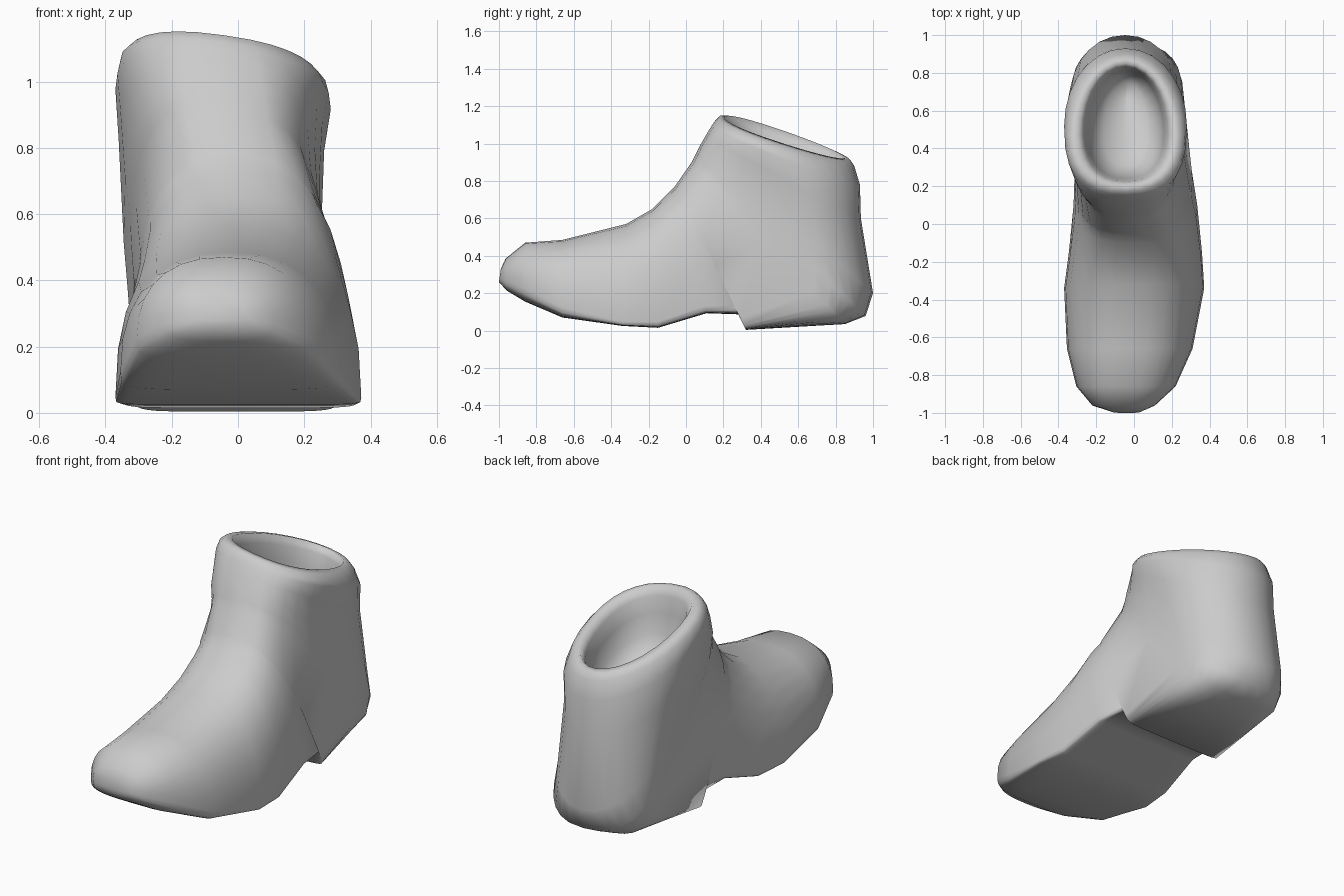
import bpy, bmesh, math

if "Cube" in bpy.data.objects:
    bpy.data.objects.remove(bpy.data.objects["Cube"])

N = 28  # points per ring

# Side profile and plan: front/top y,z | sole/back y,z | left x, right x
BOOT = [
    (-.99, .33, -1, .26, -.11, .03),
    (-.965, .385, -.96, .215, -.22, .11),
    (-.86, .47, -.86, .155, -.305, .22),
    (-.66, .485, -.66, .07, -.355, .31),
    (-.32, .57, -.34, .025, -.37, .372),
    (-.18, .65, -.15, .015, -.345, .36),
    (-.1, .73, .11, .093, -.32, .335),
    (-.06, .77, .28, .087, -.315, .31),
    (-.05, .785, .32, .004, -.315, .305),
    (.03, .9, .85, .035, -.325, .26),
    (.05, .94, .96, .078, -.33, .255),
    (.075, .99, 1, .2, -.345, .25),
    (.11, 1.05, .935, .6, -.36, .26),
    (.14, 1.1, .93, .78, -.37, .28),
    (.155, 1.12, .9, .88, -.355, .27),
]
# Section shape at chosen rings: ring, level of greatest width, underside and top roundness
SHAPE = [(0, .4, .8, .85), (4, .04, .3, .85), (8, .08, .32, .65),
         (9, .2, .6, .6), (11, .4, .95, .6), (14, .58, 1, .85)]
# Rolled collar, then hollow lining: inset, height change
LINING = [(.02, .02), (.05, .02), (.07, -.03), (.085, -.12), (.1, -.23), (.15, -.33), (.23, -.37)]


def section_shape(i):
    for a, b in zip(SHAPE, SHAPE[1:]):
        if i <= b[0]:
            t = (i - a[0]) / (b[0] - a[0])
            return [p + (q - p) * t for p, q in zip(a[1:], b[1:])]
    return SHAPE[-1][1:]


def power(v, e):
    return math.copysign(abs(v) ** e, v)


def ring_points(i, ring):
    """Super-ellipse spanning from the sole/back point to the front/top point."""
    ty, tz, by, bz, xl, xr = ring
    m, under, top = section_shape(i)
    roll = .14 * min(max((i - 11) / 3, 0), 1)  # collar leans to one side
    pts = []
    for k in range(N):
        a = 2 * math.pi * k / N - math.pi / 2
        c, s = math.cos(a), math.sin(a)
        e = top if s > 0 else under
        x = (xl + xr) / 2 + (xr - xl) / 2 * power(c, e)
        f = m + (1 - m if s > 0 else m) * power(s, e)
        y, z = by + (ty - by) * f, bz + (tz - bz) * f
        pts.append((x, y, z - roll * (x + .045)))
    return pts


def loft(name, rings):
    bm = bmesh.new()
    loops = [[bm.verts.new(p) for p in ring_points(i, r)] for i, r in enumerate(rings)]
    for a, b in zip(loops, loops[1:]):
        for i in range(N):
            j = (i + 1) % N
            bm.faces.new((a[i], a[j], b[j], b[i]))
    bm.faces.new(loops[0][::-1])
    bm.faces.new(loops[-1])
    bmesh.ops.recalc_face_normals(bm, faces=bm.faces)
    for f in bm.faces:
        f.smooth = True
    mesh = bpy.data.meshes.new(name)
    bm.to_mesh(mesh)
    bm.free()
    obj = bpy.data.objects.new(name, mesh)
    bpy.context.collection.objects.link(obj)


# Ankle boot: toe, sole, heel, shaft, collar and lining in one skin
ty, tz, by, bz, xl, xr = BOOT[-1]
lining = [(ty + d, tz + h, by - d, bz + h + .5 * d, xl + 1.3 * d, xr - 1.3 * d) for d, h in LINING]
loft("ankle_boot", BOOT + lining)
